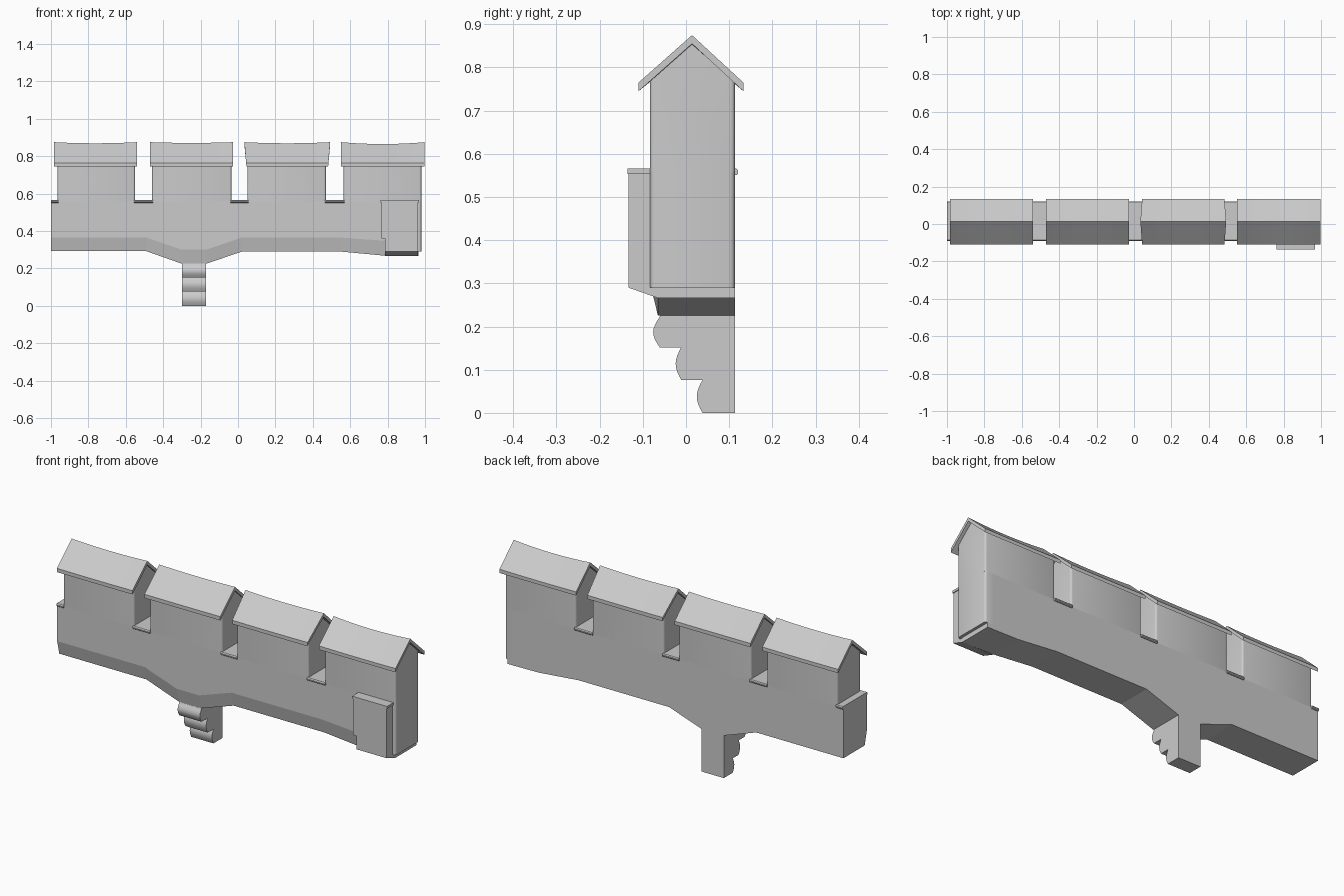
import bpy, bmesh, math

if "Cube" in bpy.data.objects:
    bpy.data.objects.remove(bpy.data.objects["Cube"])

FRONT, BACK, MID = -0.083, 0.113, 0.014


def finish(name, bm, smooth=False):
    bmesh.ops.recalc_face_normals(bm, faces=bm.faces)
    me = bpy.data.meshes.new(name)
    bm.to_mesh(me)
    bm.free()
    ob = bpy.data.objects.new(name, me)
    bpy.context.collection.objects.link(ob)
    if smooth:
        bpy.ops.object.select_all(action='DESELECT')
        ob.select_set(True)
        bpy.context.view_layer.objects.active = ob
        bpy.ops.object.shade_smooth_by_angle(angle=math.radians(35))
    return ob


def loft_mesh(sections):
    """Skin a row of equal closed sections and cap both ends."""
    bm = bmesh.new()
    rings = [[bm.verts.new(p) for p in s] for s in sections]
    n = len(rings[0])
    for a, b in zip(rings, rings[1:]):
        for i in range(n):
            j = (i + 1) % n
            bm.faces.new((a[i], a[j], b[j], b[i]))
    bm.faces.new(rings[0])
    bm.faces.new(rings[-1])
    return bm


def prism(name, x0, x1, profile, bevel=0.0, bevel_left=True, smooth=False):
    """Extrude a (y, z) profile along x, optionally rounding the upright corners."""
    bm = loft_mesh([[(x, y, z) for y, z in profile] for x in (x0, x1)])
    if bevel:
        edges = []
        for e in bm.edges:
            a, b = (v.co for v in e.verts)
            upright = abs(a.x - b.x) + abs(a.y - b.y) < 1e-5
            if upright and (bevel_left or a.x > x1 - 1e-4):
                edges.append(e)
        bmesh.ops.bevel(bm, geom=edges, offset=bevel, segments=3, profile=0.5, affect='EDGES')
    return finish(name, bm, smooth or bevel > 0)


def rect(y0, y1, z0, z1):
    return [(y0, z0), (y1, z0), (y1, z1), (y0, z1)]


# Wall body: bottom dips around the corbel, lower front band leans inward
stations = [(-1, .365, .292), (-.49, .365, .292), (-.30, .30, .225), (-.17, .30, .225),
            (.02, .365, .29), (.55, .365, .29), (.785, .348, .268), (.93, .348, .266)]
finish("wall", loft_mesh([[(x, FRONT, .558), (x, FRONT, line), (x, -.065, low),
                           (x, BACK, low), (x, BACK, .558)] for x, line, low in stations]))

# Rounded right end of the wall and the lip below it
prism("wall_end", .93, .98, rect(FRONT, BACK, .29, .558), .012, bevel_left=False)
prism("wall_end_lip", .93, .965, rect(-.065, BACK, .266, .29))

# Merlons with gabled tops, each with a sagging roof
merlons = [(-.965, -.55), (-.46, -.035), (.05, .47), (.565, .98)]
roofs = [(-.983, -.54, 0, .006), (-.47, -.027, 0, .004),
         (.045, .482, .011, .006), (.55, .998, 0, .01)]
roof_profile = [(-.11, .745), (-.11, .765), (MID, .875), (.133, .765), (.133, .745), (MID, .855)]
gable = [(FRONT, .558), (BACK, .558), (BACK, .765), (MID, .856), (FRONT, .77)]
for i, ((m0, m1), (r0, r1, flare, sag)) in enumerate(zip(merlons, roofs), 1):
    prism(f"merlon_{i}", m0, m1, gable, .01)
    sections = []
    for k in range(9):
        t = k / 4 - 1
        ring = []
        for y, z in roof_profile:
            up = max(0, min(1, (z - .745) / .12))
            x = (r0 + r1) / 2 + t * ((r1 - r0) / 2 + flare * up)
            ring.append((x, y, z - sag * (1 - t * t) * up))
        sections.append(ring)
    finish(f"roof_{i}", loft_mesh(sections), smooth=True)

# Coping slabs on the gaps, with rounded front and back lips
cap = [(-.085, .551), (.117, .551), (.121, .555), (.121, .561), (.117, .566),
       (-.085, .566), (-.09, .561), (-.09, .555)]
for i, (x0, x1) in enumerate([(-1, -.96), (-.555, -.455), (-.04, .055), (.465, .57)], 1):
    prism(f"gap_coping_{i}", x0, x1, cap, smooth=True)

# Buttress on the right front, wider above its notch
prism("buttress_upper", .767, .963, rect(-.133, FRONT, .36, .553))
prism("buttress_lower", .785, .963, [(-.133, .29), (-.065, .266), (-.065, .36), (-.133, .36)])
prism("buttress_cap", .763, .967, rect(-.136, FRONT, .553, .566))

# Corbel: three scalloped steps
corbel = [(BACK, .23), (BACK, 0)]
for z0, z1, y, bulge in [(0, .076, .038, .013), (.076, .152, -.011, .013), (.152, .222, -.061, .015)]:
    for k in range(9):
        t = k / 8
        corbel.append((y - bulge * math.sin(math.pi * t), z0 + (z1 - z0) * t))
corbel.append((-.06, .23))
prism("corbel", -.3, -.17, corbel, smooth=True)
